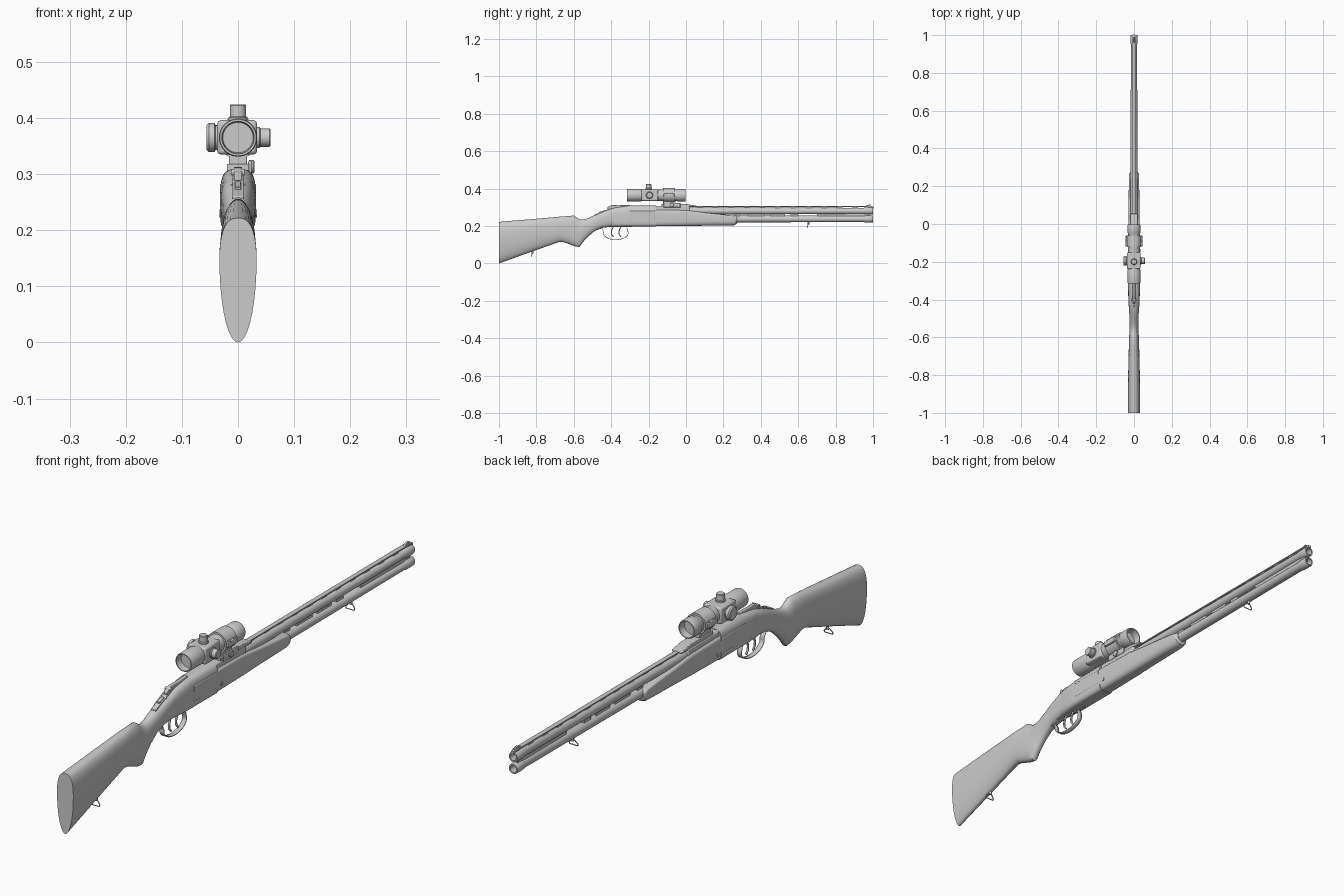
import bpy, bmesh, math
from mathutils import Vector, Matrix


def make(name, bm, bevel=0):
    bmesh.ops.remove_doubles(bm, verts=bm.verts, dist=1e-6)
    bmesh.ops.recalc_face_normals(bm, faces=bm.faces)
    me = bpy.data.meshes.new(name)
    bm.to_mesh(me)
    bm.free()
    ob = bpy.data.objects.new(name, me)
    bpy.context.collection.objects.link(ob)
    if bevel:
        m = ob.modifiers.new("bevel", 'BEVEL')
        m.width, m.segments = bevel, 2
    return ob


def skin(bm, rings, caps=True):
    n = len(rings[0])
    for a, b in zip(rings, rings[1:]):
        for i in range(n):
            bm.faces.new((a[i], a[(i + 1) % n], b[(i + 1) % n], b[i]))
    if caps:
        bm.faces.new(rings[0])
        bm.faces.new(rings[-1])


def loft(name, sections, n=36):
    """sections: y, bottom z, widest z, top z, half width, exponent below, exponent above"""
    bm = bmesh.new()
    rings = []
    for y, zb, zm, zt, hw, eb, et in sections:
        ring = []
        for i in range(n):
            a = 2 * math.pi * i / n
            c, s = math.cos(a), math.sin(a)
            e, h = (et, zt - zm) if s > 0 else (eb, zm - zb)
            x = hw * math.copysign(abs(c) ** (2 / e), c)
            z = zm + h * math.copysign(abs(s) ** (2 / e), s)
            ring.append(bm.verts.new((x, y, z)))
        rings.append(ring)
    skin(bm, rings)
    return make(name, bm)


def lathe(name, profile, centre, axis='Y', n=32):
    """profile: (distance along axis, radius)"""
    bm = bmesh.new()
    rot = Vector((0, 0, 1)).rotation_difference(
        Vector({'X': (1, 0, 0), 'Y': (0, 1, 0), 'Z': (0, 0, 1)}[axis])).to_matrix()
    rings = [[bm.verts.new(Vector(centre) + rot @ Vector((r * math.cos(2 * math.pi * i / n),
              r * math.sin(2 * math.pi * i / n), d))) for i in range(n)] for d, r in profile]
    skin(bm, rings)
    return make(name, bm)


def box(name, x, y, z, bevel=0.002):
    bm = bmesh.new()
    lo, hi = Vector((x[0], y[0], z[0])), Vector((x[1], y[1], z[1]))
    bmesh.ops.create_cube(bm, size=1, matrix=Matrix.Translation((lo + hi) / 2) @
                          Matrix.Diagonal((*(hi - lo), 1)))
    return make(name, bm, bevel)


def plate(name, outline, x0, x1, bevel=0.001):
    """side outline (y, z) extruded across x"""
    bm = bmesh.new()
    skin(bm, [[bm.verts.new((x, y, z)) for y, z in outline] for x in (x0, x1)])
    return make(name, bm, bevel)


def strip(name, path, hw, thick):
    bm = bmesh.new()
    rows = [(bm.verts.new((-hw, y, z)), bm.verts.new((hw, y, z))) for y, z in path]
    for a, b in zip(rows, rows[1:]):
        bm.faces.new((a[0], a[1], b[1], b[0]))
    ob = make(name, bm)
    m = ob.modifiers.new("thickness", 'SOLIDIFY')
    m.thickness, m.offset = thick, 0
    return ob


# wooden stock with pistol grip
loft("stock", [
    (-1.0, 0.0, 0.145, 0.222, 0.033, 2, 2.5),
    (-0.97, 0.011, 0.148, 0.225, 0.033, 2, 2.5),
    (-0.80, 0.072, 0.17, 0.239, 0.031, 2.1, 2.5),
    (-0.675, 0.116, 0.19, 0.25, 0.028, 2.2, 2.4),
    (-0.65, 0.113, 0.19, 0.252, 0.0275, 2.3, 2.3),
    (-0.60, 0.094, 0.185, 0.256, 0.026, 2.4, 2.2),
    (-0.585, 0.09, 0.18, 0.247, 0.025, 2.4, 2.2),
    (-0.57, 0.088, 0.175, 0.236, 0.024, 2.4, 2.2),
    (-0.55, 0.115, 0.185, 0.235, 0.023, 2.3, 2.2),
    (-0.525, 0.142, 0.2, 0.241, 0.023, 2.2, 2.2),
    (-0.49, 0.172, 0.215, 0.258, 0.024, 2.3, 2.3),
    (-0.45, 0.19, 0.235, 0.275, 0.027, 2.6, 2.5),
    (-0.40, 0.197, 0.25, 0.292, 0.03, 3, 3),
    (-0.34, 0.199, 0.25, 0.299, 0.031, 3.5, 3.5)])

# metal action body
loft("receiver", [
    (-0.43, 0.196, 0.25, 0.284, 0.020, 3, 3),
    (-0.38, 0.197, 0.25, 0.298, 0.0305, 4, 3),
    (-0.31, 0.198, 0.25, 0.309, 0.032, 5, 3.2),
    (-0.16, 0.198, 0.25, 0.309, 0.032, 5, 3.5)])
box("breech_block", (-0.022, 0.022), (-0.3, 0.02), (0.25, 0.307), 0.006)
for s, side in ((1, "right"), (-1, "left")):
    box("side_panel_" + side, sorted((s * 0.026, s * 0.0325)), (-0.3, -0.165), (0.225, 0.283), 0.003)
    lathe("hinge_pin_" + side, [(-0.001, 0.007), (0.0015, 0.007)], (s * 0.032, -0.14, 0.23), 'X', 20)

# fore-end
loft("fore_end", [
    (-0.16, 0.199, 0.25, 0.288, 0.031, 4, 6),
    (-0.0, 0.2, 0.248, 0.285, 0.030, 3.5, 6),
    (0.10, 0.202, 0.243, 0.272, 0.029, 3, 6),
    (0.20, 0.203, 0.238, 0.262, 0.0275, 2.8, 6),
    (0.255, 0.204, 0.235, 0.255, 0.0265, 2.6, 5),
    (0.268, 0.209, 0.234, 0.252, 0.025, 2.5, 4),
    (0.274, 0.219, 0.234, 0.248, 0.02, 2.3, 3)])

# over-and-under barrels with hollow muzzles
for name, z in (("upper", 0.281), ("lower", 0.238)):
    lathe(name + "_barrel", [(-0.15, 0.02), (0.1, 0.019), (0.95, 0.0165), (0.96, 0.0188), (0.996, 0.0188),
                             (1.0, 0.0175), (1.0, 0.0125), (0.9, 0.0125)], (0, 0, z))
for i, (a, b) in enumerate(((0.26, 0.29), (0.33, 0.42), (0.45, 0.53), (0.56, 0.60), (0.70, 0.985))):
    box(f"middle_rib_{i}", (-0.007, 0.007), (a, b), (0.248, 0.270), 0)

# raised sighting rib
box("top_rib", (-0.009, 0.009), (0.0, 0.992), (0.3025, 0.307), 0.001)
for i in range(12):
    y = 0.06 + i * 0.083
    box(f"rib_post_{i}", (-0.006, 0.006), (y, y + 0.03), (0.294, 0.304), 0)
plate("front_sight", [(0.955, 0.305), (0.99, 0.305), (0.986, 0.314), (0.975, 0.314)], -0.004, 0.004)

# top lever and safety catch on the tang
plate("top_lever", [(-0.42, 0.288), (-0.30, 0.305), (-0.30, 0.313), (-0.36, 0.311), (-0.395, 0.312), (-0.42, 0.300)],
      -0.007, 0.007, 0.002)
lathe("lever_thumb_piece", [(-0.012, 0.006), (0.012, 0.006)], (0, -0.402, 0.303), 'X', 16)
plate("tang", [(-0.49, 0.25), (-0.49, 0.261), (-0.40, 0.296), (-0.40, 0.28)], -0.010, 0.010)
plate("safety_catch", [(-0.46, 0.268), (-0.462, 0.277), (-0.45, 0.279), (-0.435, 0.287), (-0.43, 0.28)], -0.005, 0.005)

# trigger guard and triggers
guard = [(-0.47, 0.186), (-0.45, 0.187)]
for i in range(25):
    a = math.radians(170 + i * 200 / 24)
    guard.append((-0.375 + 0.066 * math.cos(a), 0.163 + 0.036 * math.sin(a)))
guard += [(-0.314, 0.185), (-0.325, 0.199), (-0.30, 0.199)]
strip("trigger_guard", guard, 0.009, 0.003)
for name, y in (("front", -0.355), ("rear", -0.395)):
    strip(name + "_trigger", [(y + 0.012, 0.202), (y + 0.002, 0.188), (y - 0.004, 0.17),
                              (y - 0.002, 0.154), (y + 0.008, 0.142)], 0.003, 0.005)
box("trigger_plate", (-0.011, 0.011), (-0.43, -0.29), (0.194, 0.2), 0.001)

# sling swivels
for name, y, z in (("rear", -0.82, 0.068), ("front", 0.655, 0.223)):
    lathe(name + "_swivel_stud", [(-0.014, 0.005), (0.0, 0.005), (0.006, 0.008)], (0, y, z), 'Z', 16)
    cu = bpy.data.curves.new(name + "_swivel_loop", 'CURVE')
    cu.dimensions, cu.bevel_depth, cu.bevel_resolution = '3D', 0.002, 2
    sp = cu.splines.new('POLY')
    loop = [(-0.006, -0.010), (0.006, -0.010), (0.018, -0.024), (0.016, -0.030), (-0.016, -0.030), (-0.018, -0.024)]
    sp.points.add(len(loop) - 1)
    for p, (dx, dz) in zip(sp.points, loop):
        p.co = (dx, y - dz * -0.2, z + dz, 1)
    sp.use_cyclic_u = True
    bpy.context.collection.objects.link(bpy.data.objects.new(name + "_swivel_loop", cu))

# sight tube with recessed lenses
SZ = 0.365
lathe("scope_tube", [(-0.29, 0.027), (-0.315, 0.029), (-0.315, 0.0325), (-0.31, 0.034), (-0.245, 0.034),
                     (-0.235, 0.031), (-0.05, 0.031), (-0.045, 0.034), (-0.008, 0.034), (-0.003, 0.0325),
                     (-0.003, 0.029), (-0.03, 0.027)], (0, 0, SZ), n=40)
box("scope_housing", (-0.037, 0.034), (-0.238, -0.15), (0.335, 0.396), 0.006)
lathe("top_turret", [(0.0, 0.017), (0.036, 0.017), (0.038, 0.0145), (0.057, 0.0145), (0.059, 0.013)], (0, -0.2, SZ), 'Z')
lathe("side_turret", [(0.0, 0.019), (0.038, 0.019), (0.04, 0.0165), (0.056, 0.0165), (0.058, 0.015)], (0, -0.195, SZ), 'X')
lathe("battery_dial", [(0.0, 0.022), (-0.040, 0.022), (-0.042, 0.026), (-0.052, 0.026), (-0.056, 0.022)],
      (0, -0.195, SZ), 'X')

# clamp ring and mount
lathe("mount_ring", [(-0.122, 0.031), (-0.122, 0.0375), (-0.06, 0.0375), (-0.06, 0.031)], (0, 0, SZ), n=40)
for s, side in ((1, "right"), (-1, "left")):
    box("ring_lug_" + side, sorted((s * 0.03, s * 0.044)), (-0.12, -0.062), (SZ - 0.01, SZ + 0.01), 0.002)
    for y in (-0.105, -0.077):
        lathe("ring_screw_" + side, [(0, 0.005), (0.014, 0.005)], (s * 0.039, y, SZ - 0.002), 'Z', 12)
box("mount_pillar", (-0.016, 0.016), (-0.122, -0.055), (0.31, 0.342), 0.002)
plate("mount_rail", [(-0.13, 0.303), (-0.13, 0.318), (-0.0, 0.318), (0.055, 0.309), (0.055, 0.303)], -0.02, 0.02, 0.002)
box("clamp_plate", (0.018, 0.024), (-0.12, -0.03), (0.300, 0.324))
lathe("clamp_knob", [(0.0, 0.012), (0.007, 0.012), (0.009, 0.010)], (0.02, -0.075, 0.313), 'X', 20)

# smooth shading with crisp edges
bpy.ops.object.select_all(action='DESELECT')
for ob in bpy.context.scene.objects:
    if ob.type == 'MESH':
        ob.select_set(True)
        bpy.context.view_layer.objects.active = ob
bpy.ops.object.shade_smooth_by_angle(angle=math.radians(35))
